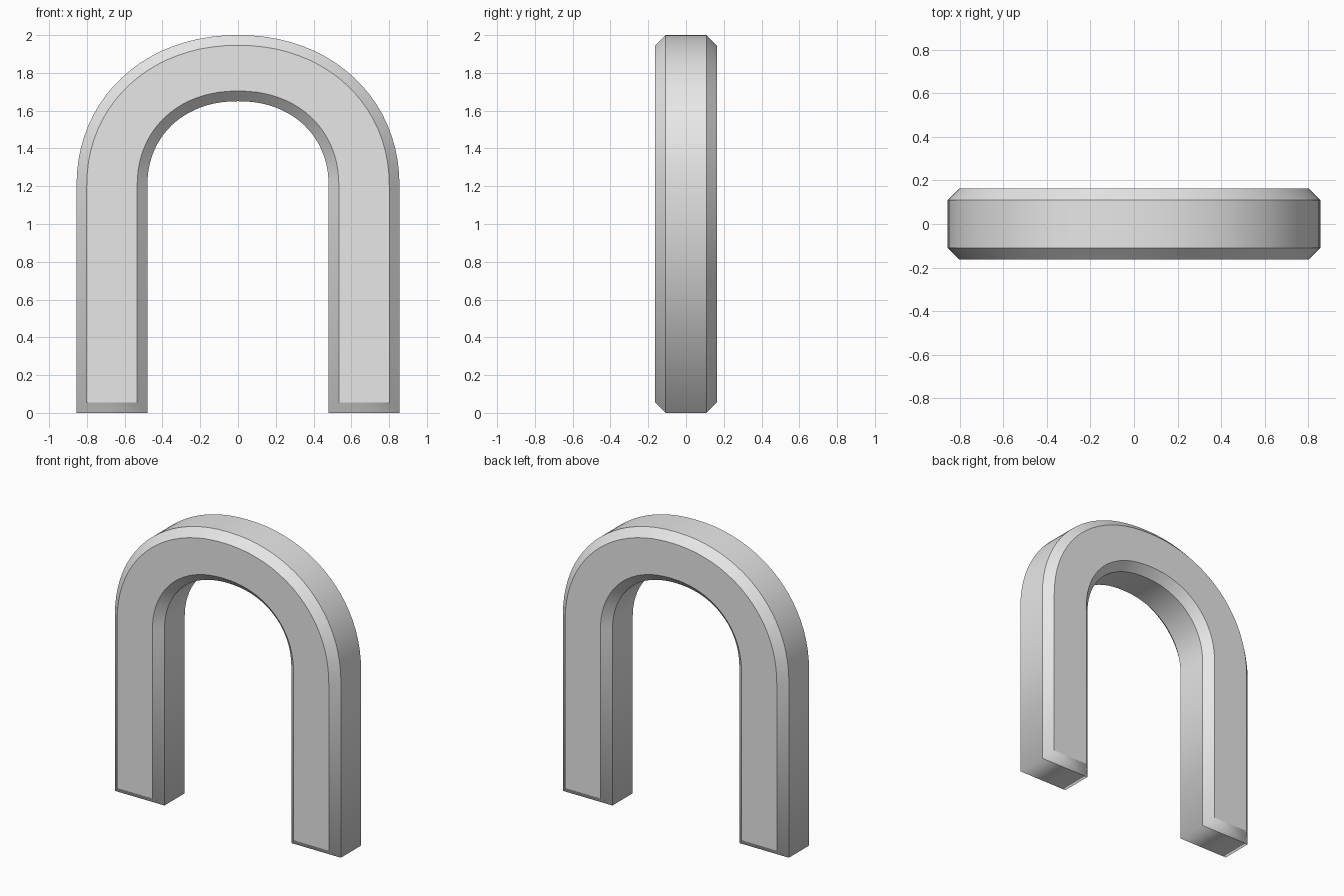
import bpy
import bmesh
import math

default = bpy.data.objects.get("Cube")
if default:
    bpy.data.objects.remove(default, do_unlink=True)

HALF_DEPTH = 0.163
BEVEL = 0.054
SPRING = 1.2      # height where the legs turn into the arch
STEPS = 40


def arch_curve(width, rise, power, foot):
    """Right foot, rounded arch, left foot, as (x, z) points."""
    points = [(width, foot)]
    for i in range(STEPS + 1):
        a = math.pi * i / STEPS
        c, s = math.cos(a), max(math.sin(a), 0.0)
        x = math.copysign(abs(c) ** (2 / power), c) * width
        points.append((x, SPRING + rise * s ** (2 / power)))
    points.append((-width, foot))
    return points


def outline(inset):
    """Closed outline: along the outer curve, back along the inner one."""
    outer = arch_curve(0.855 - inset, 0.8 - inset, 2.1, inset)
    inner = arch_curve(0.48 + inset, 0.45 + inset, 2.15, inset)
    return outer + inner[::-1]


# Chamfered cross-section: inset front, two full rings, inset back
bm = bmesh.new()
rings = []
for y, inset in ((-HALF_DEPTH, BEVEL), (BEVEL - HALF_DEPTH, 0),
                 (HALF_DEPTH - BEVEL, 0), (HALF_DEPTH, BEVEL)):
    rings.append([bm.verts.new((x, y, z)) for x, z in outline(inset)])
count = len(rings[0])

# Bands around the outline
for front, back in zip(rings, rings[1:]):
    for i in range(count):
        j = (i + 1) % count
        bm.faces.new((front[i], front[j], back[j], back[i]))

# Flat front and back faces
for ring in (rings[0], rings[-1]):
    for i in range(count // 2 - 1):
        bm.faces.new((ring[i], ring[i + 1], ring[-2 - i], ring[-1 - i]))

bmesh.ops.recalc_face_normals(bm, faces=bm.faces)

# Smooth around the outline, sharp along the chamfer lines
for face in bm.faces:
    face.smooth = True
for ring in rings:
    for i in range(count):
        bm.edges.get((ring[i], ring[(i + 1) % count])).smooth = False

mesh = bpy.data.meshes.new("arch")
bm.to_mesh(mesh)
bm.free()
arch = bpy.data.objects.new("arch", mesh)
bpy.context.collection.objects.link(arch)

# Plain light grey
grey = bpy.data.materials.new("light grey")
grey.use_nodes = True
colour = (0.8, 0.8, 0.8, 1)
grey.diffuse_color = colour
grey.node_tree.nodes["Principled BSDF"].inputs["Base Color"].default_value = colour
mesh.materials.append(grey)
